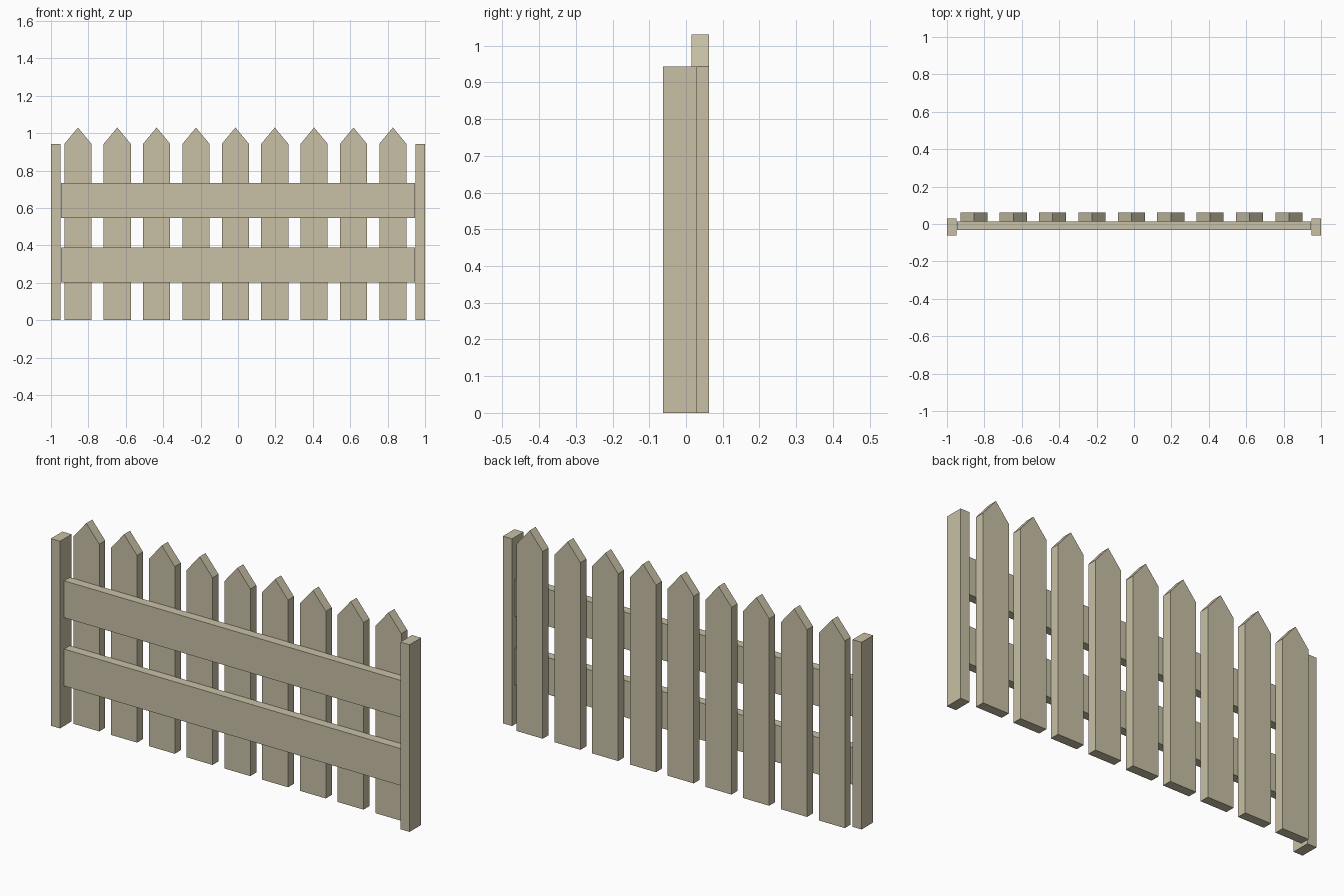
import bpy

if "Cube" in bpy.data.objects:
    bpy.data.objects.remove(bpy.data.objects["Cube"])

wood = bpy.data.materials.new("pale_wood")
wood.diffuse_color = (0.58, 0.53, 0.38, 1)
wood.use_nodes = True
wood.node_tree.nodes["Principled BSDF"].inputs["Base Color"].default_value = wood.diffuse_color


def board(name, profile, y0, y1):
    """Extrude an x-z outline (counter-clockwise from the front) from y0 to y1."""
    n = len(profile)
    verts = [(x, y, z) for y in (y0, y1) for x, z in profile]
    faces = [tuple(range(n)), tuple(reversed(range(n, 2 * n)))]
    faces += [(i, i + n, (i + 1) % n + n, (i + 1) % n) for i in range(n)]
    mesh = bpy.data.meshes.new(name)
    mesh.from_pydata(verts, [], faces)
    mesh.materials.append(wood)
    obj = bpy.data.objects.new(name, mesh)
    bpy.context.collection.objects.link(obj)
    return obj


def rect(x0, x1, z0, z1):
    return [(x0, z0), (x1, z0), (x1, z1), (x0, z1)]


# End posts
board("left_post", rect(-1.0, -0.949, 0, 0.943), -0.062, 0.03)
board("right_post", rect(0.949, 1.0, 0, 0.943), -0.062, 0.03)

# Horizontal rails in front of the pickets
board("lower_rail", rect(-0.947, 0.945, 0.203, 0.389), -0.032, 0.0135)
board("upper_rail", rect(-0.947, 0.945, 0.547, 0.733), -0.032, 0.0135)

# Pointed pickets
half = 0.0725
for i in range(9):
    x = -0.856 + i * 0.2105
    outline = [(x - half, 0), (x + half, 0), (x + half, 0.943),
               (x, 1.03), (x - half, 0.943)]
    board(f"picket_{i + 1}", outline, 0.0145, 0.062)
